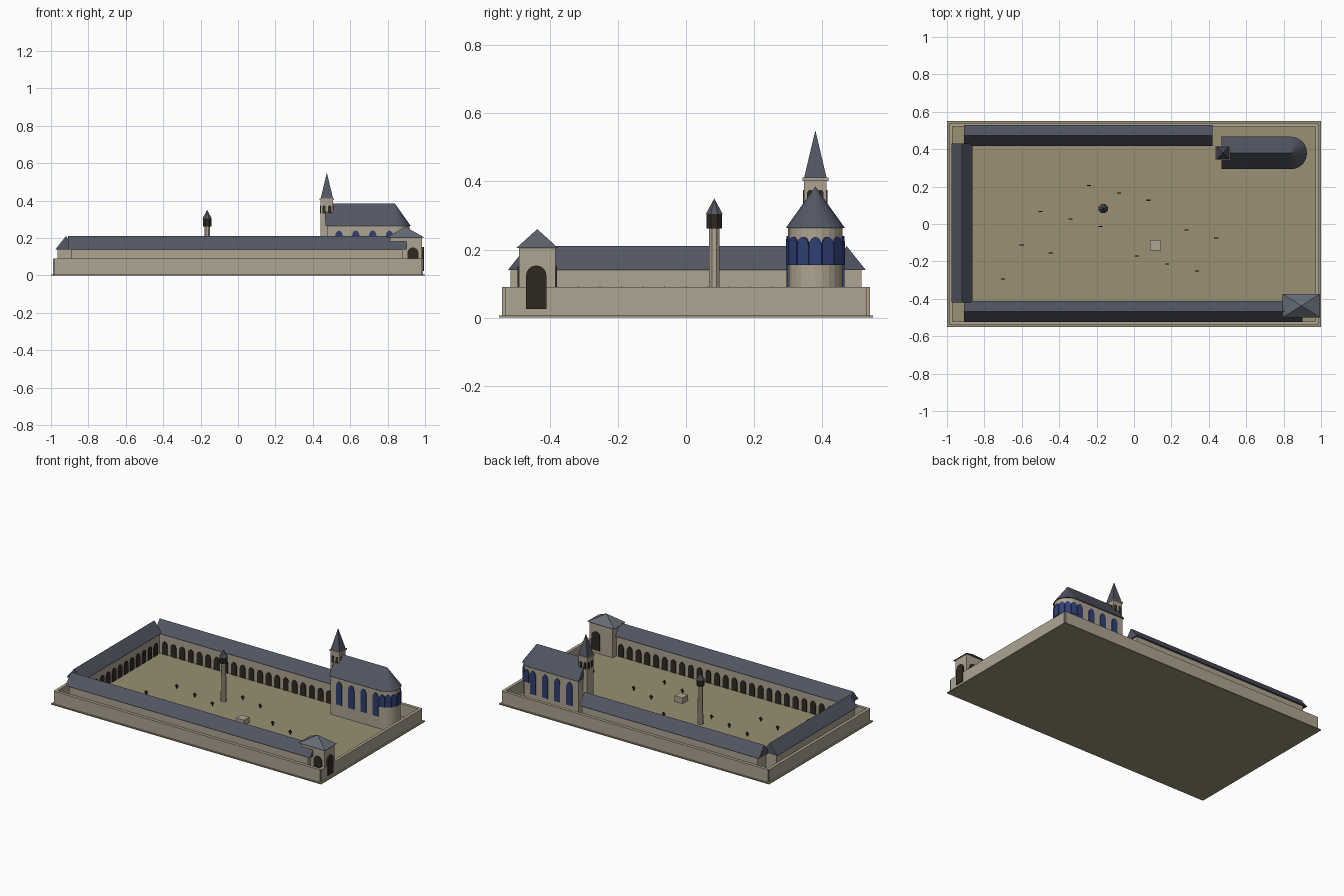
import bpy, bmesh, math
from mathutils import Matrix, Vector

if "Cube" in bpy.data.objects:
    bpy.data.objects.remove(bpy.data.objects["Cube"])


def material(name, rgb):
    m = bpy.data.materials.new(name)
    m.diffuse_color = (*rgb, 1)
    m.use_nodes = True
    m.node_tree.nodes["Principled BSDF"].inputs["Base Color"].default_value = m.diffuse_color
    return m


STONE = material("stone", (0.42, 0.37, 0.28))
EARTH = material("earth", (0.32, 0.28, 0.17))
SLATE = material("slate", (0.085, 0.095, 0.125))
PALE = material("pale_slate", (0.13, 0.15, 0.18))
DARK = material("dark", (0.03, 0.022, 0.016))
BLUE = material("blue_glass", (0.03, 0.05, 0.18))


def finish(name, bm, mat):
    bmesh.ops.recalc_face_normals(bm, faces=bm.faces)
    me = bpy.data.meshes.new(name)
    bm.to_mesh(me)
    bm.free()
    me.materials.append(mat)
    ob = bpy.data.objects.new(name, me)
    bpy.context.collection.objects.link(ob)
    return ob


def boxes(name, mat, items):
    """Each item is x0, x1, y0, y1, z0, z1."""
    bm = bmesh.new()
    for x0, x1, y0, y1, z0, z1 in items:
        mtx = Matrix.Translation(((x0 + x1) / 2, (y0 + y1) / 2, (z0 + z1) / 2))
        mtx = mtx @ Matrix.Diagonal((x1 - x0, y1 - y0, z1 - z0, 1))
        bmesh.ops.create_cube(bm, size=1, matrix=mtx)
    return finish(name, bm, mat)


def cone(name, mat, x, y, z0, z1, r0, r1, sides, turn=0.0, sx=1, sy=1):
    bm = bmesh.new()
    mtx = (Matrix.Translation((x, y, (z0 + z1) / 2)) @ Matrix.Diagonal((sx, sy, 1, 1))
           @ Matrix.Rotation(turn, 4, 'Z'))
    bmesh.ops.create_cone(bm, cap_ends=True, segments=sides, radius1=r0, radius2=r1,
                          depth=z1 - z0, matrix=mtx)
    return finish(name, bm, mat)


def prism(bm, points, mtx, depth):
    """Extrude a closed (u, z) profile along local y, centred on it."""
    rings = [[bm.verts.new(mtx @ Vector((u, s * depth / 2, z))) for u, z in points]
             for s in (-1, 1)]
    bm.faces.new(rings[0])
    bm.faces.new(rings[1][::-1])
    n = len(points)
    for i in range(n):
        j = (i + 1) % n
        bm.faces.new((rings[0][i], rings[0][j], rings[1][j], rings[1][i]))


def arch_profile(w, h, rise):
    pts = [(-w / 2, 0), (w / 2, 0)]
    for i in range(9):
        a = math.pi * i / 8
        pts.append((w / 2 * math.cos(a), h - rise + rise * math.sin(a)))
    return pts


def arches(name, mat, places, w, h, depth, rise=None):
    """Each place is x, y, z, heading of the arch's plane."""
    bm = bmesh.new()
    pts = arch_profile(w, h, rise or w / 2)
    for x, y, z, ang in places:
        prism(bm, pts, Matrix.Translation((x, y, z)) @ Matrix.Rotation(ang, 4, 'Z'), depth)
    return finish(name, bm, mat)


def gable(name, mat, x, y, length, half, z0, z1, ang=0.0):
    bm = bmesh.new()
    mtx = Matrix.Translation((x, y, 0)) @ Matrix.Rotation(ang + math.pi / 2, 4, 'Z')
    prism(bm, [(-half, z0), (half, z0), (0, z1)], mtx, length)
    return finish(name, bm, mat)


def spread(a, b, n):
    return [a + (b - a) * (i + 0.5) / n for i in range(n)]


Q = math.pi / 2

# Ground and perimeter wall
boxes("ground_slab", EARTH, [(-1, 1, -0.55, 0.55, 0, 0.006)])
boxes("perimeter_wall", STONE, [
    (-0.985, 0.985, -0.54, -0.52, 0.004, 0.09), (-0.985, 0.985, 0.52, 0.54, 0.004, 0.09),
    (-0.99, -0.97, -0.53, 0.53, 0.004, 0.09), (0.97, 0.99, -0.53, 0.53, 0.004, 0.09)])

# Three cloister ranges with gabled roofs
boxes("cloister_walls", STONE, [
    (-0.89, 0.41, 0.425, 0.515, 0.002, 0.142), (-0.89, 0.88, -0.515, -0.425, 0.002, 0.142),
    (-0.965, -0.875, -0.41, 0.42, 0.002, 0.142)])
gable("back_range_roof", SLATE, -0.245, 0.472, 1.33, 0.056, 0.14, 0.21)
gable("front_range_roof", SLATE, -0.005, -0.467, 1.81, 0.056, 0.14, 0.21)
gable("left_range_roof", SLATE, -0.92, 0.005, 0.85, 0.056, 0.14, 0.21, Q)

# Cloister arcades facing the yard
places = [(x, 0.425, 0.003, 0) for x in spread(-0.87, 0.41, 20)]
places += [(x, -0.425, 0.003, 0) for x in spread(-0.87, 0.81, 26)]
places += [(-0.875, y, 0.003, Q) for y in spread(-0.41, 0.41, 13)]
arches("cloister_arches", DARK, places, 0.04, 0.088, 0.01, 0.026)

# Church nave and round apse
AX, CY = 0.838, 0.38
boxes("nave_walls", STONE, [(0.475, AX, CY - 0.08, CY + 0.08, 0.002, 0.267)])
gable("nave_roof", SLATE, (0.468 + AX) / 2, CY, AX - 0.468, 0.087, 0.263, 0.385)
cone("apse_wall", STONE, AX, CY, 0.002, 0.267, 0.08, 0.08, 24)
cone("apse_roof", SLATE, AX, CY, 0.263, 0.385, 0.087, 0.0, 24)
arches("nave_windows", BLUE,
       [(x, CY + s * 0.08, 0.085, 0) for x in (0.54, 0.63, 0.72, 0.81) for s in (-1, 1)],
       0.042, 0.155, 0.01, 0.035)
arches("apse_windows", BLUE,
       [(AX + 0.08 * math.cos(a), CY + 0.08 * math.sin(a), 0.155, a + Q)
        for a in spread(-Q, Q, 7)], 0.036, 0.082, 0.01, 0.025)

# Bell tower with spire
TX = 0.475
boxes("bell_tower", STONE, [(TX - 0.033, TX + 0.033, CY - 0.033, CY + 0.033, 0.002, 0.405)])
boxes("tower_cornice", STONE, [(TX - 0.038, TX + 0.038, CY - 0.038, CY + 0.038, 0.402, 0.412)])
cone("spire", SLATE, TX, CY, 0.411, 0.55, 0.033 * math.sqrt(2), 0, 4, math.pi / 4)
bell = []
for off in (-0.015, 0.015):
    for s in (-1, 1):
        bell += [(TX + off, CY + s * 0.033, 0.33, 0), (TX + s * 0.033, CY + off, 0.33, Q)]
arches("belfry_openings", DARK, bell, 0.018, 0.045, 0.006)

# Corner gatehouse
GX, GY = 0.895, -0.437
boxes("gatehouse_walls", STONE, [(0.812, 0.985, GY - 0.053, GY + 0.053, 0.002, 0.207)])
cone("gatehouse_roof", PALE, GX, GY, 0.204, 0.26, math.sqrt(2), 0, 4, math.pi / 4, 0.1, 0.062)
arches("gate_arch", DARK, [(0.985, GY - 0.003, 0.025, Q)], 0.06, 0.128, 0.02)
arches("gate_side_arches", DARK,
       [(0.935, GY - 0.053, 0.025, 0), (0.935, GY + 0.053, 0.025, 0)], 0.06, 0.125, 0.01)

# Lantern column
LX, LY, T = -0.165, 0.083, math.pi / 8
cone("lantern_shaft", STONE, LX, LY, 0.002, 0.265, 0.018, 0.016, 8, T)
cone("lantern_room", DARK, LX, LY, 0.262, 0.306, 0.024, 0.024, 8, T)
cone("lantern_cap", SLATE, LX, LY, 0.304, 0.35, 0.027, 0, 8, T)

# Well block
boxes("well_block", STONE, [(0.086, 0.144, -0.142, -0.086, 0.002, 0.045)])

# Small grave crosses
spots = [(-.24, .205), (-.08, .165), (-.5, .067), (-.34, .027), (.077, .127), (-.18, -.013),
         (.28, -.033), (.44, -.075), (-.6, -.113), (-.445, -.156), (.016, -.172),
         (.176, -.214), (.336, -.252), (-.7, -.295)]
crosses = []
for x, y in spots:
    crosses.append((x - 0.003, x + 0.003, y - 0.003, y + 0.003, 0.002, 0.034))
    crosses.append((x - 0.011, x + 0.011, y - 0.003, y + 0.003, 0.02, 0.027))
boxes("grave_crosses", DARK, crosses)
